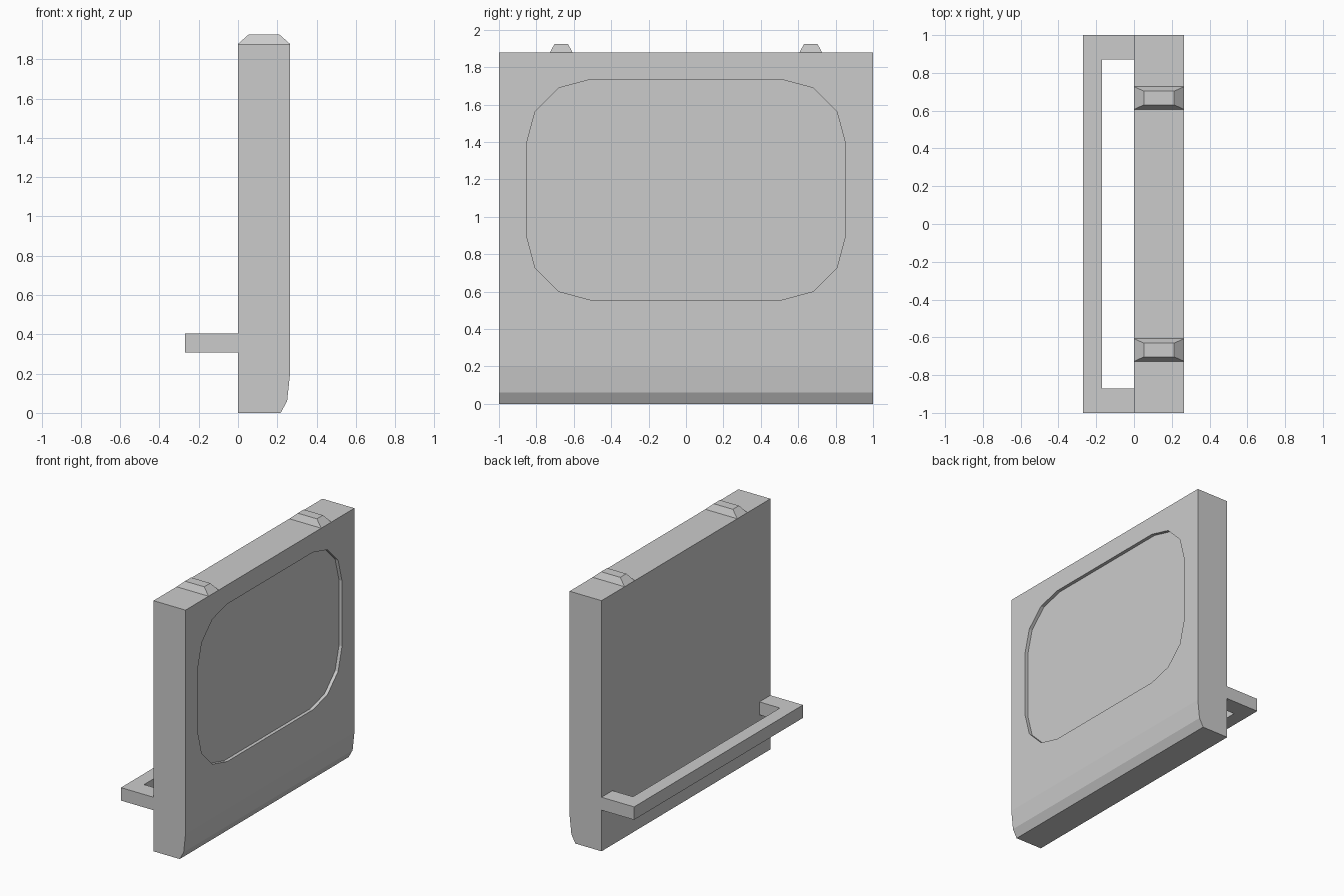
import bpy, bmesh
from math import sin, cos, pi
from mathutils import Vector

if "Cube" in bpy.data.objects:
    bpy.data.objects.remove(bpy.data.objects["Cube"])


def prism(name, outline, offset):
    """Extrude a flat outline of 3D points along an offset."""
    bm = bmesh.new()
    face = bm.faces.new([bm.verts.new(p) for p in outline])
    ext = bmesh.ops.extrude_face_region(bm, geom=[face], use_keep_orig=True)
    verts = [g for g in ext["geom"] if isinstance(g, bmesh.types.BMVert)]
    bmesh.ops.translate(bm, verts=verts, vec=Vector(offset))
    bmesh.ops.recalc_face_normals(bm, faces=bm.faces)
    mesh = bpy.data.meshes.new(name)
    bm.to_mesh(mesh)
    bm.free()
    obj = bpy.data.objects.new(name, mesh)
    bpy.context.collection.objects.link(obj)
    return obj


DEPTH, TOP = 0.265, 1.878

# Upright panel with a rounded lower front edge
profile = [(0, 0), (0.217, 0), (0.25, 0.06), (DEPTH, 0.2), (DEPTH, TOP), (0, TOP)]
panel = prism("panel", [(x, -1, z) for x, z in profile], (0, 2, 0))

# Shallow rounded recess in the panel face
radius, recess = 0.345, 0.025
outline = []
for corner, (sy, sz) in enumerate([(1, 1), (-1, 1), (-1, -1), (1, -1)]):
    for step in range(4):
        a = (corner + step / 3) * pi / 2
        outline.append((DEPTH - recess,
                        sy * 0.508 + radius * cos(a),
                        1.145 + sz * 0.245 + radius * sin(a)))
cutter = prism("recess_cutter", outline, (0.1, 0, 0))
cutter.hide_render = True
cut = panel.modifiers.new("recess", 'BOOLEAN')
cut.operation, cut.solver, cut.object = 'DIFFERENCE', 'EXACT', cutter
bpy.context.view_layer.objects.active = panel
bpy.ops.object.modifier_apply(modifier=cut.name)
bpy.data.objects.remove(cutter)

# U-shaped bar handle behind the panel
u_shape = [(0, -1), (-0.27, -1), (-0.27, 1), (0, 1),
           (0, 0.87), (-0.17, 0.87), (-0.17, -0.87), (0, -0.87)]
prism("rear_handle", [(x, y, 0.308) for x, y in u_shape], (0, 0, 0.097))

# Two tapered nubs on the top edge
for side, label in ((-1, "left"), (1, "right")):
    y = side * 0.667
    nub = prism(f"top_nub_{label}",
                [(0, y - 0.06, TOP), (DEPTH, y - 0.06, TOP),
                 (DEPTH, y + 0.06, TOP), (0, y + 0.06, TOP)], (0, 0, 0.047))
    for v in nub.data.vertices:
        if v.co.z > TOP + 0.01:
            v.co.x = DEPTH / 2 + (v.co.x - DEPTH / 2) * 0.6
            v.co.y = y + (v.co.y - y) * 0.6
